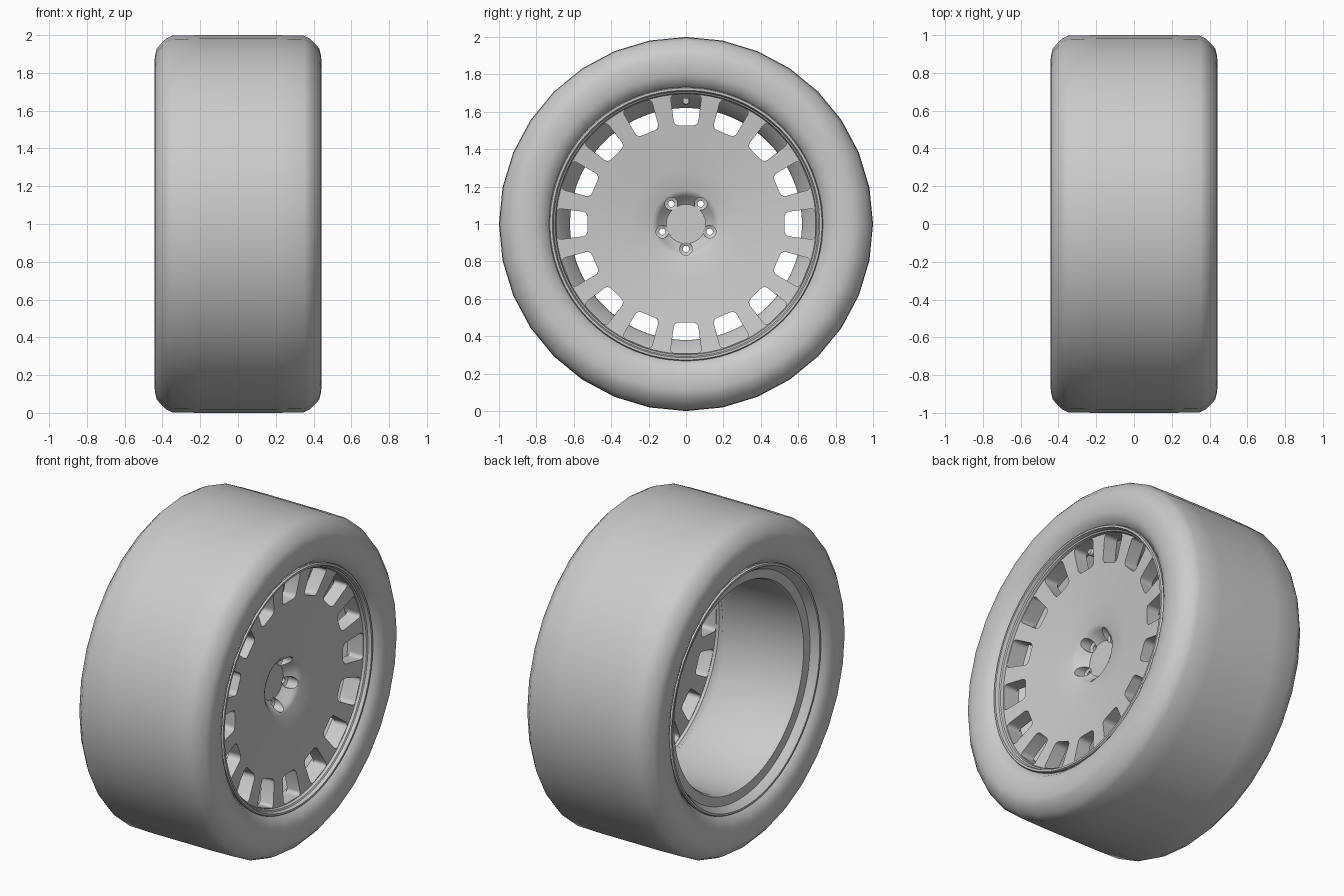
import bpy, bmesh
from math import pi, sin, cos, radians
from mathutils import Matrix, Vector

if "Cube" in bpy.data.objects:
    bpy.data.objects.remove(bpy.data.objects["Cube"])

CENTRE = Vector((0, 0, 1))


def finish(bm, name):
    bmesh.ops.recalc_face_normals(bm, faces=bm.faces)
    me = bpy.data.meshes.new(name)
    bm.to_mesh(me)
    bm.free()
    ob = bpy.data.objects.new(name, me)
    ob.location = CENTRE
    bpy.context.collection.objects.link(ob)
    return ob


def smooth(ob, angle=30):
    bpy.ops.object.select_all(action='DESELECT')
    ob.select_set(True)
    bpy.context.view_layer.objects.active = ob
    bpy.ops.object.shade_smooth_by_angle(angle=radians(angle))


def revolve(bm, profile, steps, closed=False, offset=(0, 0, 0)):
    """Spin an (x, radius) profile around the x axis."""
    part = bmesh.new()
    vs = [part.verts.new((x, 0, r)) for x, r in profile]
    pairs = list(zip(vs, vs[1:])) + ([(vs[-1], vs[0])] if closed else [])
    for a, b in pairs:
        part.edges.new((a, b))
    bmesh.ops.spin(part, geom=part.verts[:] + part.edges[:], cent=(0, 0, 0),
                   axis=(1, 0, 0), angle=2 * pi, steps=steps)
    bmesh.ops.remove_doubles(part, verts=part.verts, dist=1e-5)
    bmesh.ops.recalc_face_normals(part, faces=part.faces)
    bmesh.ops.translate(part, verts=part.verts, vec=offset)
    tmp = bpy.data.meshes.new("tmp")
    part.to_mesh(tmp)
    part.free()
    bm.from_mesh(tmp)
    bpy.data.meshes.remove(tmp)


def cut(ob, cutter):
    cutter.hide_render = True
    mod = ob.modifiers.new("cut", 'BOOLEAN')
    mod.operation = 'DIFFERENCE'
    mod.solver = 'EXACT'
    mod.object = cutter
    bpy.context.view_layer.objects.active = ob
    bpy.ops.object.modifier_apply(modifier=mod.name)
    bpy.data.objects.remove(cutter)


# Tyre: half profile mirrored, 32 sides
half = [(.36, .715), (.39, .735), (.42, .76), (.437, .80), (.442, .85), (.44, .89),
        (.43, .93), (.385, .978), (.35, .997), (.2, 1.0)]
bm = bmesh.new()
revolve(bm, half + [(-x, r) for x, r in reversed(half)], 32)
smooth(finish(bm, "tyre"), 40)

# Rim barrel with front and rear lips
rim = [(.40, .732), (.41, .727), (.41, .715), (.39, .708), (.385, .70), (.37, .695),
       (.26, .695), (.19, .63), (.15, .62), (-.34, .62), (-.36, .63), (-.365, .685),
       (-.39, .70), (-.41, .715), (-.41, .727), (-.40, .732), (-.34, .715),
       (-.28, .65), (.13, .65), (.18, .67), (.25, .715), (.34, .72)]
bm = bmesh.new()
revolve(bm, rim, 96, closed=True)
smooth(finish(bm, "rim_barrel"))

# Dished wheel disc with a conical hub recess
disc_profile = [(.235, 0), (.235, .105), (.245, .118), (.283, .15), (.296, .162), (.304, .18),
                (.32, .30), (.345, .51), (.37, .70),
                (.28, .70), (.26, .51), (.23, .30), (.17, .18), (.15, 0)]
bm = bmesh.new()
revolve(bm, disc_profile, 96)
disc = finish(bm, "wheel_disc")

# Sixteen rounded windows around the disc edge
bm = bmesh.new()
for i in range(16):
    part = bmesh.new()
    corners = [(-.063, .527), (.063, .527), (.084, .69), (-.084, .69)]
    part.faces.new([part.verts.new((.1, y, z)) for y, z in corners])
    bmesh.ops.bevel(part, geom=part.verts[:], offset=.024, segments=4,
                    profile=.5, affect='VERTICES')
    ext = bmesh.ops.extrude_face_region(part, geom=part.faces[:])
    bmesh.ops.translate(part, vec=(.5, 0, 0),
                        verts=[g for g in ext['geom'] if isinstance(g, bmesh.types.BMVert)])
    bmesh.ops.rotate(part, verts=part.verts, matrix=Matrix.Rotation(i * pi / 8, 3, 'X'))
    tmp = bpy.data.meshes.new("tmp")
    part.to_mesh(tmp)
    part.free()
    bm.from_mesh(tmp)
    bpy.data.meshes.remove(tmp)
cut(disc, finish(bm, "window_cutter"))

# Five stepped lug holes
bm = bmesh.new()
for i in range(5):
    a = -pi / 2 + i * 2 * pi / 5
    revolve(bm, [(.05, 0), (.05, .017), (.22, .017), (.228, .034), (.5, .034), (.5, 0)],
            24, offset=(0, .133 * cos(a), .133 * sin(a)))
cut(disc, finish(bm, "lug_cutter"))
smooth(disc)

# Air valve behind the top window
bm = bmesh.new()
revolve(bm, [(.19, 0), (.19, .021), (.315, .021), (.325, .015), (.325, 0)], 20,
        offset=(0, 0, .657))
smooth(finish(bm, "valve_stem"))
